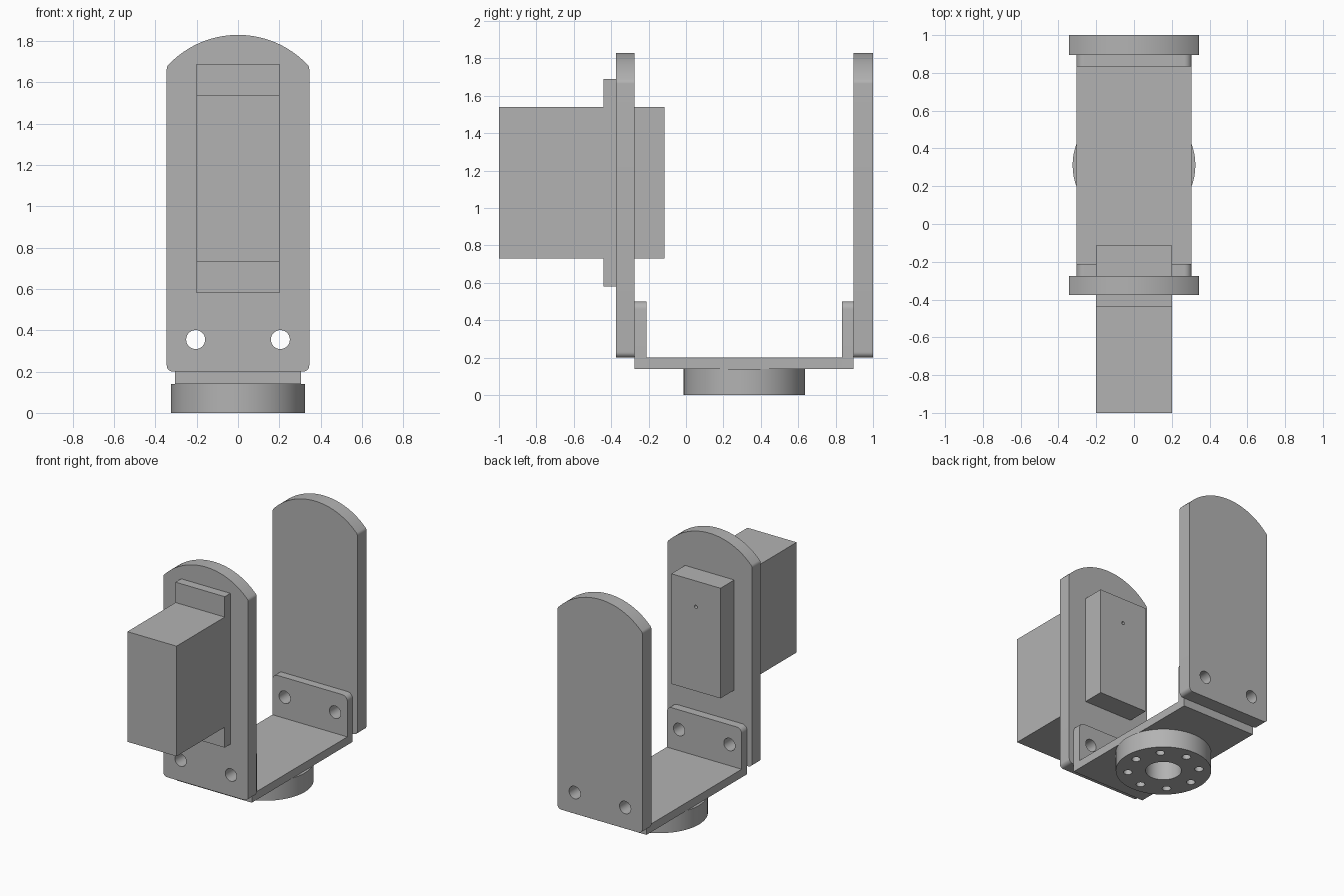
import bpy
import bmesh
from math import cos, sin, radians, pi
from mathutils import Matrix, Vector

cube = bpy.data.objects.get("Cube")
if cube:
    bpy.data.objects.remove(cube, do_unlink=True)

grey = bpy.data.materials.new("plain grey")
grey.use_nodes = True
colour = (0.45, 0.45, 0.45, 1)
grey.diffuse_color = colour
grey.node_tree.nodes["Principled BSDF"].inputs["Base Color"].default_value = colour

UPRIGHT = Matrix.Rotation(pi / 2, 4, 'X')  # stands a flat outline up, facing the front


def arc(x, y, r, start, end, steps=8):
    angles = [radians(start + (end - start) * i / steps) for i in range(steps + 1)]
    return [(x + r * cos(a), y + r * sin(a)) for a in angles]


def circle(x, y, r, steps=32):
    return arc(x, y, r, 0, 360, steps)[:-1]


def mirrored(half):
    """Close a right-hand outline, listed bottom to top, with its mirror image."""
    return half + [(-x, y) for x, y in reversed(half) if x > 1e-4]


def sheet(name, outlines, thickness, matrix):
    """Extrude an outline with holes, centred on its thickness."""
    curve = bpy.data.curves.new(name, 'CURVE')
    curve.dimensions = '2D'
    curve.fill_mode = 'BOTH'
    curve.extrude = thickness / 2
    for points in outlines:
        spline = curve.splines.new('POLY')
        spline.points.add(len(points) - 1)
        for p, (x, y) in zip(spline.points, points):
            p.co = (x, y, 0, 1)
        spline.use_cyclic_u = True
    temp = bpy.data.objects.new(name + "_outline", curve)
    bpy.context.collection.objects.link(temp)
    graph = bpy.context.evaluated_depsgraph_get()
    mesh = bpy.data.meshes.new_from_object(temp.evaluated_get(graph))
    bpy.data.objects.remove(temp, do_unlink=True)
    bpy.data.curves.remove(curve)
    mesh.name = name
    mesh.transform(matrix)
    bm = bmesh.new()
    bm.from_mesh(mesh)
    bmesh.ops.remove_doubles(bm, verts=bm.verts, dist=1e-5)
    bmesh.ops.recalc_face_normals(bm, faces=bm.faces)
    return finish(name, bm, mesh)


def finish(name, bm, mesh):
    bm.to_mesh(mesh)
    bm.free()
    mesh.materials.clear()
    mesh.materials.append(grey)
    obj = bpy.data.objects.new(name, mesh)
    bpy.context.collection.objects.link(obj)
    bpy.ops.object.select_all(action='DESELECT')
    obj.select_set(True)
    bpy.context.view_layer.objects.active = obj
    bpy.ops.object.shade_smooth_by_angle(angle=radians(30))
    return obj


def box(name, low, high):
    low, high = Vector(low), Vector(high)
    bm = bmesh.new()
    bmesh.ops.create_cube(bm, size=1, matrix=Matrix.Translation((low + high) / 2)
                          @ Matrix.Diagonal((high - low).to_4d()))
    return finish(name, bm, bpy.data.meshes.new(name))


def upright(name, outlines, y0, y1):
    return sheet(name, outlines, y1 - y0, Matrix.Translation((0, (y0 + y1) / 2, 0)) @ UPRIGHT)


# Bolt holes shared by the arms and the bracket flanges
bolt_holes = [circle(x, 0.355, 0.046) for x in (-0.205, 0.205)]

# Two tall arms with domed tops
arm = mirrored(arc(0.315, 0.23, 0.03, -90, 0)
               + arc(0.315, 1.665, 0.03, 0, 43.6)
               + arc(0, 1.366, 0.464, 43.6, 90, 20)[1:])
upright("front_arm", [arm] + bolt_holes, -0.375, -0.275)
upright("back_arm", [arm] + bolt_holes, 0.895, 1.0)

# U-shaped bracket: floor and two bolted flanges
flange = mirrored([(0.305, 0.14)] + arc(0.265, 0.46, 0.04, 0, 90))
upright("front_flange", [flange] + bolt_holes, -0.275, -0.212)
upright("back_flange", [flange] + bolt_holes, 0.835, 0.895)
box("bracket_floor", (-0.305, -0.212, 0.14), (0.305, 0.835, 0.2))

# Round mounting hub under the floor, with a ring of screw holes
ring = [circle(0.243 * cos(i * pi / 4), 0.243 * sin(i * pi / 4), 0.03, 20) for i in range(8)]
sheet("mounting_hub", [circle(0, 0, 0.325, 64), circle(0, 0, 0.122, 40)] + ring,
      0.14, Matrix.Translation((0, 0.312, 0.07)))

# Motor: body through the front arm, mounting ears, and an end with a small shaft hole
box("motor_body", (-0.2, -1.0, 0.73), (0.2, -0.2, 1.54))
box("motor_ears", (-0.2, -0.44, 0.58), (0.2, -0.375, 1.69))
face = [(-0.2, 0.73), (0.2, 0.73), (0.2, 1.54), (-0.2, 1.54)]
upright("motor_end", [face, circle(0, 1.35, 0.012, 16)], -0.2, -0.115)
